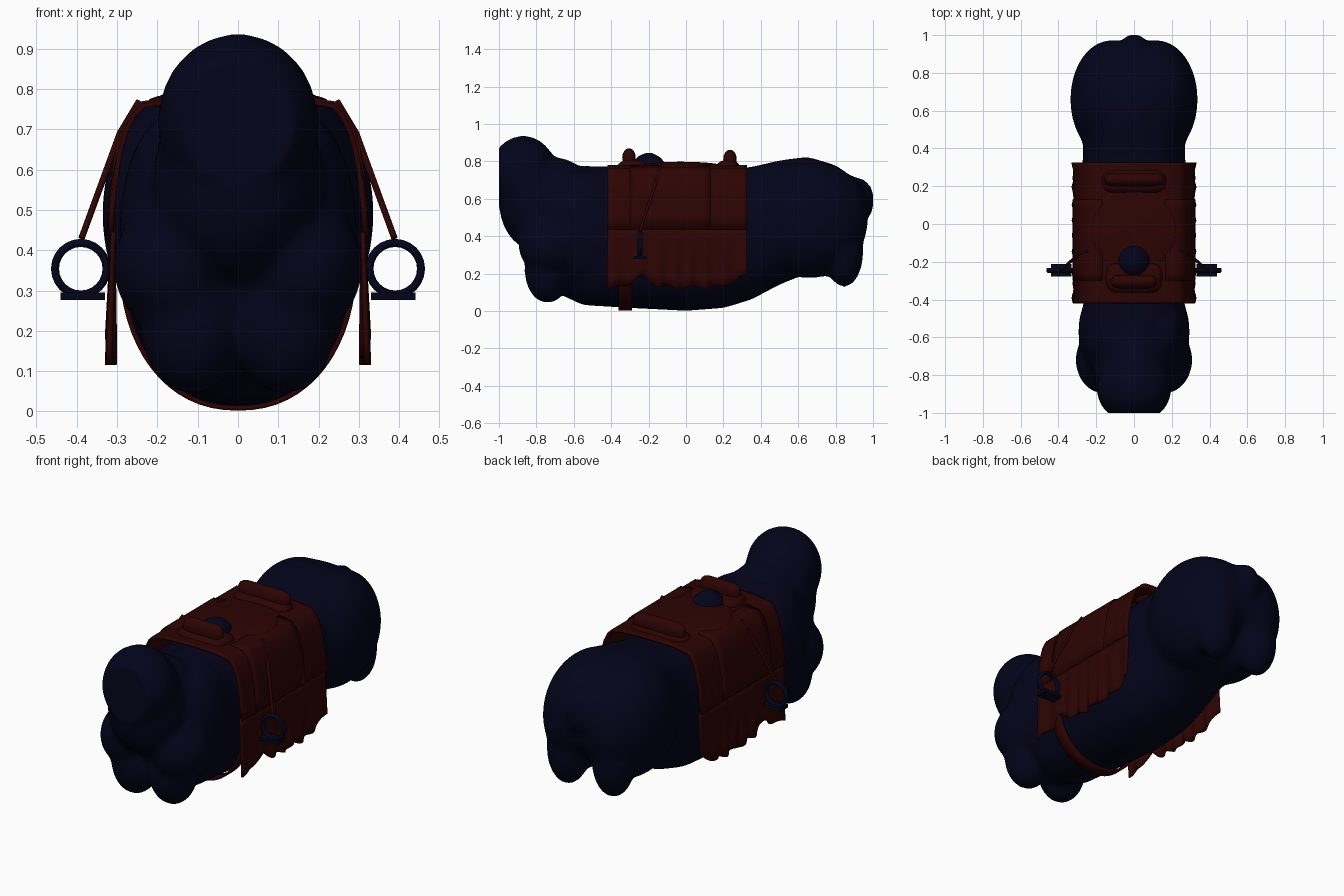
import bpy, bmesh
from math import sin, cos, pi, copysign, exp
from mathutils import Vector

cube = bpy.data.objects.get("Cube")
if cube:
    bpy.data.objects.remove(cube)


def material(name, rgb):
    m = bpy.data.materials.new(name)
    m.use_nodes = True
    m.diffuse_color = (*rgb, 1)
    m.node_tree.nodes["Principled BSDF"].inputs["Base Color"].default_value = (*rgb, 1)
    return m


NAVY = material("dark navy", (0.0012, 0.0012, 0.011))
BROWN = material("dark red brown", (0.026, 0.0012, 0.001))


def finish(bm, name, mat, smooth=True):
    bmesh.ops.recalc_face_normals(bm, faces=bm.faces)
    for f in bm.faces:
        f.smooth = smooth
    me = bpy.data.meshes.new(name)
    bm.to_mesh(me)
    bm.free()
    me.materials.append(mat)
    ob = bpy.data.objects.new(name, me)
    bpy.context.collection.objects.link(ob)
    return ob


def grid(bm, rows, closed=False):
    """Skin rows of points; closed rows also get end caps."""
    vs = [[bm.verts.new(p) for p in r] for r in rows]
    n = len(vs[0])
    for a, b in zip(vs, vs[1:]):
        for i in range(n if closed else n - 1):
            j = (i + 1) % n
            bm.faces.new((a[i], a[j], b[j], b[i]))
    if closed:
        bm.faces.new(vs[0])
        bm.faces.new(vs[-1])


def ball(bm, centre, radii, mirror=False):
    for s in ((1, -1) if mirror else (1,)):
        made = bmesh.ops.create_uvsphere(bm, u_segments=32, v_segments=20, radius=1)["verts"]
        for v in made:
            v.co = Vector((v.co.x * radii[0] + s * centre[0],
                           v.co.y * radii[1] + centre[1],
                           v.co.z * radii[2] + centre[2]))


def oval(y, low, high, w, a):
    """Point on a barrel section, fuller toward the back than the belly."""
    e = 2 / (2.6 if sin(a) > 0 else 2.2)
    c, s = cos(a), sin(a)
    return (w * copysign(abs(c) ** e, c), y,
            (low + high) / 2 + (high - low) / 2 * copysign(abs(s) ** e, s))


def sheet(name, rows, thick):
    bm = bmesh.new()
    grid(bm, rows)
    ob = finish(bm, name, BROWN)
    mod = ob.modifiers.new("thickness", "SOLIDIFY")
    mod.thickness = thick
    mod.offset = 0


def steps(a, b, n):
    return [a + (b - a) * i / n for i in range(n + 1)]


# Body: barrel loft fused with neck, shoulder and thigh masses
bm = bmesh.new()
barrel = [(-.8, .25, .6, .15), (-.7, .1, .74, .23), (-.55, .03, .775, .25),
          (-.3, .015, .77, .275), (0, 0, .762, .295), (.2, .015, .755, .29),
          (.35, .06, .77, .27), (.5, .14, .805, .27), (.65, .2, .825, .27),
          (.8, .25, .78, .25), (.9, .35, .71, .18), (.96, .42, .64, .1)]
grid(bm, [[oval(*b, 2 * pi * i / 48) for i in range(48)] for b in barrel], True)
ball(bm, (0, -.87, .72), (.2, .185, .218))             # neck stump
ball(bm, (0, -.8, .58), (.21, .2, .26))                # neck base
ball(bm, (0, -.69, .6), (.2, .19, .22))                # neck crest
ball(bm, (0, -.67, .48), (.23, .2, .27))               # chest
ball(bm, (0, -.2, .745), (.095, .1, .105))             # withers
ball(bm, (.16, -.72, .36), (.15, .18, .17), True)      # points of the shoulder
ball(bm, (.115, -.74, .22), (.13, .125, .18), True)    # foreleg stumps
ball(bm, (.145, -.57, .45), (.15, .25, .3), True)      # shoulders
ball(bm, (.12, .66, .49), (.218, .315, .315), True)    # thighs
ball(bm, (.1, .76, .52), (.2, .215, .25), True)        # buttocks
ball(bm, (.14, .845, .32), (.115, .105, .195), True)   # hind leg stumps
ball(bm, (0, .905, .59), (.08, .105, .13))             # tail root
body = finish(bm, "body", NAVY)
mod = body.modifiers.new("fuse", "REMESH")
mod.mode = "VOXEL"
mod.voxel_size = .018
mod.use_smooth_shade = True
mod = body.modifiers.new("soften", "SMOOTH")
mod.iterations = 14
deps = bpy.context.evaluated_depsgraph_get()
fused = bpy.data.meshes.new_from_object(body.evaluated_get(deps))
body.modifiers.clear()
body.data = fused
for v in fused.vertices:                               # flat end of the neck
    v.co.y = min(max(v.co.y, -1), 1)
    v.co.z = max(v.co.z, .003)
for p in fused.polygons:
    p.use_smooth = True

# Saddle cloth over the back and the saddle flaps on top of it
half = [(.314, .435), (.311, .5), (.304, .57), (.293, .64), (.28, .69),
        (.258, .735), (.235, .758), (.16, .77), (.08, .774)]
arch = half + [(0, .775)] + [(-x, z) for x, z in reversed(half)]
sheet("saddle_cloth", [[(x + copysign(.005 * sin(y * 45), x) if abs(x) > .3 else x, y, z)
                        for x, z in arch] for y in steps(-.42, .325, 40)], .012)
for s, side in ((1, "left"), (-1, "right")):
    sheet(side + "_saddle_flap",
          [[(s * (x + .007), y, z + .006) for x, z in half[:-1]]
           for y in steps(-.3, .13, 10)], .01)


# Pleated skirts with a ragged hem
def hem(y):
    return (.125 + .055 * exp(-((y + .24) / .07) ** 2) + .01 * sin(y * 47)
            + .45 * max(y - .18, 0))


for s, side in ((1, "left"), (-1, "right")):
    rows = []
    for y in steps(-.42, .325, 90):
        low = hem(y)
        rows.append([(s * (.31 + .005 * t + .009 * t * sin(y * 62 + 2 * sin(y * 9))), y,
                      .445 + (low - .445) * t) for t in steps(0, 1, 6)])
    sheet(side + "_skirt", rows, .012)

# Girth strap under the belly
sheet("girth", [[oval(y, .008, .77, .29, pi + pi * i / 32) for i in range(33)]
                for y in (-.36, -.325, -.29)], .012)

# Seat pad
bm = bmesh.new()
ball(bm, (0, -.03, .768), (.225, .25, .03))
finish(bm, "seat", BROWN)


# Rounded rolls at the front and back of the seat
def roll(name, y, z, w, ry, rz):
    bm = bmesh.new()
    rows = []
    for i in range(17):
        a = pi * i / 16
        k = (1 - abs(cos(a)) ** 8) ** .5 if 0 < i < 16 else .1
        rows.append([(-w * cos(a), y + ry * k * cos(2 * pi * j / 20),
                      z + rz * k * sin(2 * pi * j / 20)) for j in range(20)])
    grid(bm, rows, True)
    finish(bm, name, BROWN)


roll("pommel_roll", -.305, .82, .12, .036, .05)
roll("pommel_base", -.285, .775, .15, .08, .035)
roll("cantle_roll", .235, .812, .16, .036, .05)
roll("cantle_base", .225, .775, .17, .06, .033)

# Stirrups on their straps
for s, side in ((1, "left"), (-1, "right")):
    cu = bpy.data.curves.new(side + "_stirrup_strap", "CURVE")
    cu.dimensions = "3D"
    cu.bevel_depth = .008
    cu.use_fill_caps = True
    path = [(.245, -.14, .77), (.293, -.16, .69), (.388, -.245, .43)]
    sp = cu.splines.new("POLY")
    sp.points.add(len(path) - 1)
    for p, (x, y, z) in zip(sp.points, path):
        p.co = (s * x, y, z, 1)
    cu.materials.append(BROWN)
    bpy.context.collection.objects.link(bpy.data.objects.new(side + "_stirrup_strap", cu))

    bm = bmesh.new()
    ring = []
    for i in range(25):
        a = 2 * pi * i / 24
        ring.append([(s * .39 + (.064 + .01 * cos(b)) * cos(a), -.245 + .014 * sin(b),
                      .354 + (.064 + .01 * cos(b)) * sin(a))
                     for b in (2 * pi * j / 10 for j in range(11))])
    grid(bm, ring)
    bmesh.ops.remove_doubles(bm, verts=bm.verts, dist=.0001)
    finish(bm, side + "_stirrup_ring", NAVY)
    bm = bmesh.new()
    for v in bmesh.ops.create_cube(bm, size=1)["verts"]:
        v.co = (v.co.x * .11 + s * .385, v.co.y * .068 - .245, v.co.z * .018 + .286)
    finish(bm, side + "_stirrup_tread", NAVY, False)
